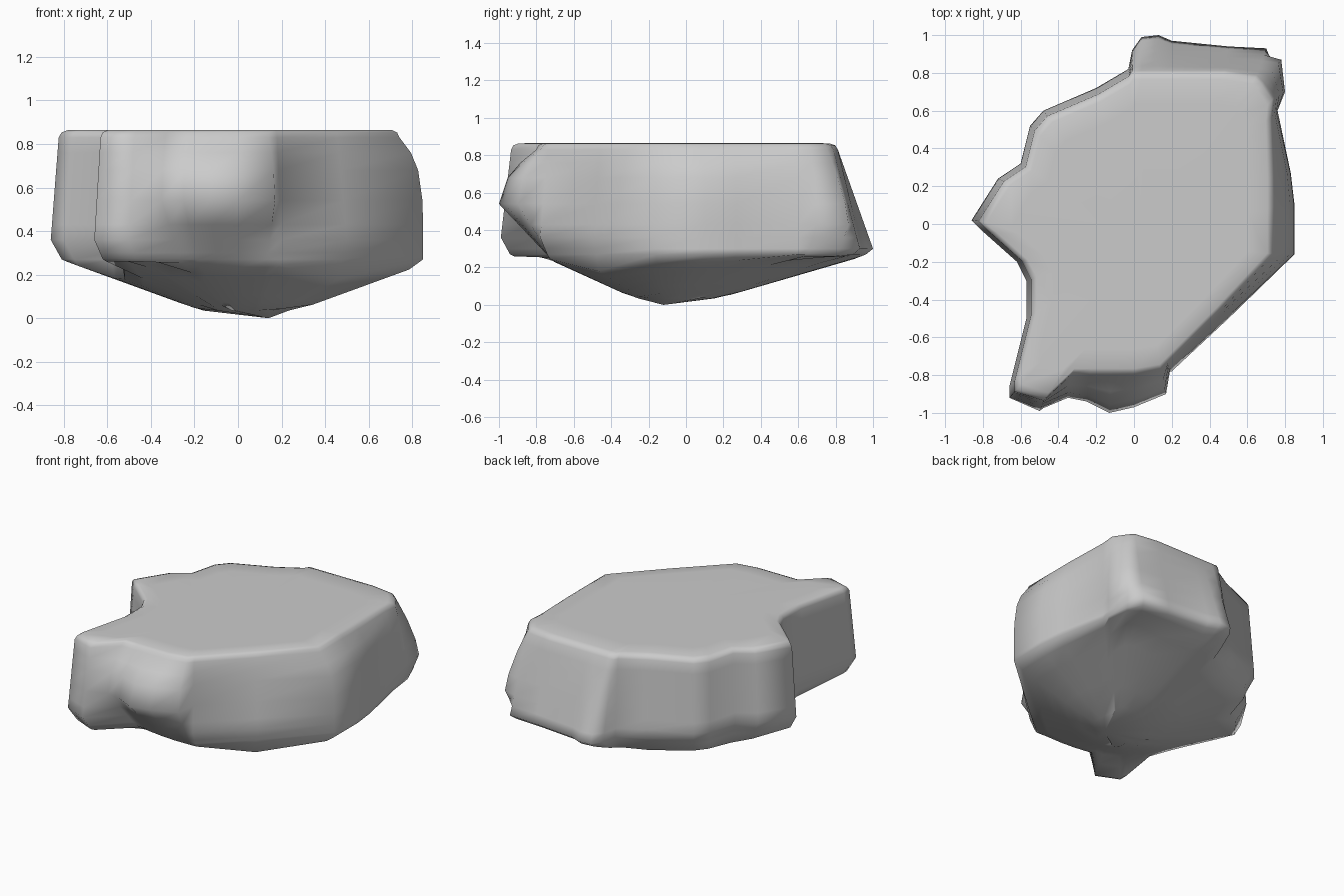
import bpy
import bmesh
from mathutils import Vector

cube = bpy.data.objects.get("Cube")
if cube:
    bpy.data.objects.remove(cube, do_unlink=True)

# Widest outline of the rock, counter-clockwise from above
OUTLINE = [
    (.85, -.16), (.85, .1), (.83, .27), (.76, .6), (.8, .7), (.78, .87),
    (.7, .93), (.5, .94), (.2, .97), (.13, 1), (.04, .99), (-.01, .92),
    (-.03, .82), (-.2, .72), (-.48, .6), (-.55, .52), (-.6, .32), (-.72, .24),
    (-.86, .02), (-.8, -.04), (-.62, -.2), (-.57, -.3), (-.57, -.5),
    (-.66, -.86), (-.66, -.92), (-.5, -.99), (-.35, -.92), (-.25, -.94),
    (-.13, -1), (0, -.97), (.17, -.9), (.2, -.78), (.5, -.5),
]
CENTRE = Vector((.05, -.1))


def clamp(value, low, high):
    return max(low, min(high, value))


def scaled(p, factor):
    return CENTRE + (p - CENTRE) * factor


def is_nose(p):
    """The front middle juts out halfway up and is undercut below."""
    return p.x > -.4 and p.x < .19 and p.y < -.8


def profile(p):
    """Height of the widest spot, and how full the wall is above it."""
    if is_nose(p):
        return .54, 2
    if p.x > .72:
        return (.42, 1.5) if p.y > .65 else (.27, 5)
    return (.3, 1) if p.y > .7 else (.36, 1)


def rim(p):
    """Where the outline point meets the flat top, with its corners cut."""
    front = -.83 if is_nose(p) else -.97
    q = Vector((min(p.x, .77), clamp(p.y, front, .85)))
    for diagonal, limit in ((Vector((1, 1)), 1.5), (Vector((1, -1)), .95)):
        q -= diagonal * max(0, q.dot(diagonal) - limit) / 2
    return scaled(q, .96)


def foot(p):
    """Where the outline point meets the underside."""
    q = Vector((p.x * .8, max(p.y, -.76))) if is_nose(p) else p
    return scaled(q, .92)


def wall(p, height):
    """Side profile of the rock between the foot and the rim."""
    widest, fullness = profile(p)
    if height >= widest:
        t = (height - widest) / (.83 - widest)
        spot = p.lerp(rim(p), t ** fullness)
    else:
        spot = p.lerp(foot(p), (widest - height) / (widest - .23))
    return Vector((spot.x, spot.y, height))


def under(p, scale):
    """Bowl-shaped underside, shallower at the back, steeper at the front."""
    spot = scaled(foot(p), scale)
    offset = spot - CENTRE
    offset.y *= .8 if offset.y > 0 else 1.25
    height = .035 + .225 * clamp((offset.length - .22) / .62, 0, 1)
    return Vector((spot.x, spot.y, height))


def top_ring(p, scale, height):
    spot = scaled(rim(p), scale)
    return Vector((spot.x, spot.y, height))


def bridge(bm, upper, lower):
    for i in range(len(upper)):
        j = (i + 1) % len(upper)
        bm.faces.new((upper[j], upper[i], lower[i], lower[j]))


def cap(bm, ring, tip, flip):
    apex = bm.verts.new(tip)
    for i in range(len(ring)):
        a, b = ring[i], ring[(i + 1) % len(ring)]
        bm.faces.new((b, a, apex) if flip else (a, b, apex))


# Stack the rings from the flat top down to the underside
points = [Vector(p) for p in OUTLINE]
bm = bmesh.new()
layers = [[top_ring(p, s, h) for p in points]
          for s, h in ((.8, .865), (.95, .864), (.985, .853))]
layers += [[wall(p, h) for p in points]
           for h in (.83, .76, .68, .54, .43, .36, .3, .27)]
layers += [[under(p, s) for p in points] for s in (1, .85, .7, .55, .4, .25)]
rings = [[bm.verts.new(co) for co in layer] for layer in layers]
for upper, lower in zip(rings, rings[1:]):
    bridge(bm, upper, lower)
cap(bm, rings[0], (CENTRE.x, CENTRE.y, .865), False)
cap(bm, rings[-1], (.14, -.12, 0), True)
bmesh.ops.recalc_face_normals(bm, faces=bm.faces)

mesh = bpy.data.meshes.new("rock_slab")
bm.to_mesh(mesh)
bm.free()
rock = bpy.data.objects.new("rock_slab", mesh)
bpy.context.collection.objects.link(rock)

# Plain grey stone
stone = bpy.data.materials.new("grey_stone")
stone.use_nodes = True
grey = (.6, .6, .6, 1)
stone.diffuse_color = grey
stone.node_tree.nodes["Principled BSDF"].inputs["Base Color"].default_value = grey
mesh.materials.append(stone)

# Smooth, worn shading
bpy.context.view_layer.objects.active = rock
rock.select_set(True)
bpy.ops.object.shade_smooth()
